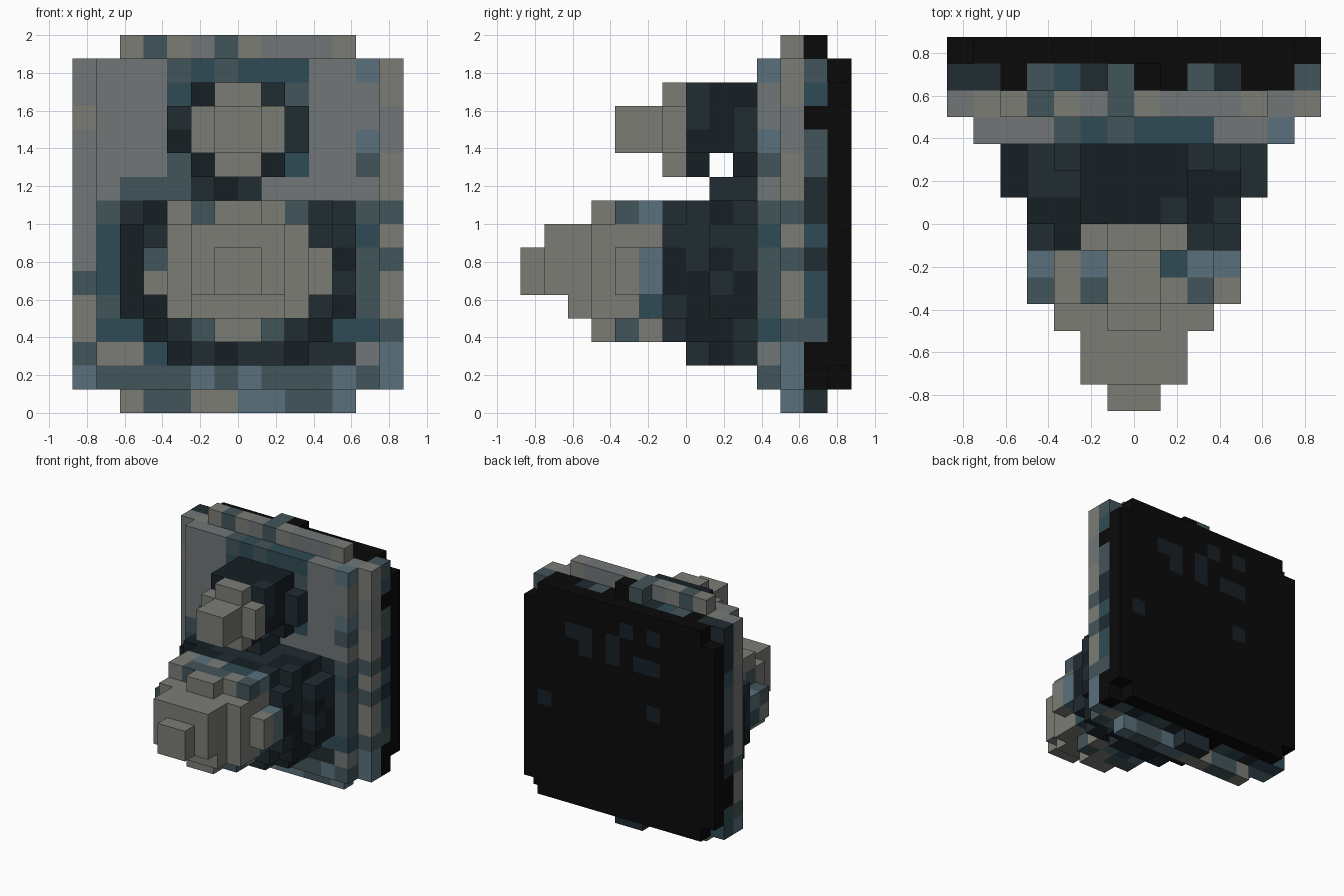
import bpy, bmesh, random
from mathutils import Vector

if "Cube" in bpy.data.objects:
    bpy.data.objects.remove(bpy.data.objects["Cube"])

random.seed(4)
S = 0.125  # block size
COLOURS = {
    "grey": (0.20, 0.20, 0.18), "plate": (0.165, 0.18, 0.185),
    "blue": (0.10, 0.16, 0.20), "slate": (0.055, 0.09, 0.10),
    "teal": (0.03, 0.07, 0.09), "dark": (0.014, 0.025, 0.032),
    "navy": (0.008, 0.014, 0.018), "black": (0.003, 0.003, 0.003)}
mats = []
for n, c in COLOURS.items():
    m = bpy.data.materials.new(n)
    m.diffuse_color = (*c, 1)
    m.use_nodes = True
    m.node_tree.nodes["Principled BSDF"].inputs["Base Color"].default_value = m.diffuse_color
    mats.append(m)
INDEX = {n: i for i, n in enumerate(COLOURS)}
cells = {}  # block position -> [part, colour]


def layer(part, y0, y1, rows, colours):
    """Stack of centred rows (z0, z1, half width), between depths y0 and y1."""
    for z0, z1, h in rows:
        for x in range(-h, h):
            for y in range(y0, y1):
                for z in range(z0, z1):
                    cells[x, y, z] = [part, random.choice(colours)]


def paint(x0, x1, y0, y1, z0, z1, *colours):
    """Recolour the existing blocks inside a box."""
    for (x, y, z), c in cells.items():
        if x0 <= x < x1 and y0 <= y < y1 and z0 <= z < z1:
            c[1] = random.choice(colours)


# Back panel
layer("back_panel", 6, 7, [(1, 2, 6), (2, 14, 7), (14, 15, 6)], ["black"])
paint(-4, 4, 6, 7, 11, 14, "black", "navy")
paint(-7, 7, 6, 7, 6, 10, *["black"] * 9, "navy")

# Cabinet frame, in two depths
layer("cabinet_frame", 5, 6, [(0, 1, 1), (1, 15, 7), (15, 16, 1)],
      ["black", "teal", "dark", "slate"])
layer("cabinet_frame", 4, 5, [(0, 1, 5), (1, 15, 7), (15, 16, 5)],
      ["grey", "grey", "plate", "plate", "slate"])
paint(-7, 7, 4, 5, 0, 6, "blue", "slate", "grey")
paint(-7, 7, 4, 5, 9, 15, "grey", "plate")

# Front baffle with teal surrounds for the two drivers
layer("front_baffle", 3, 4, [(1, 15, 6)], ["plate"])
paint(-6, 6, 3, 4, 3, 9, "teal", "slate")
paint(-5, 5, 3, 4, 2, 10, "dark", "teal")
paint(-5, -2, 3, 4, 9, 10, "blue", "slate")
paint(-1, 5, 3, 4, 9, 10, "plate")
paint(-6, 6, 3, 4, 1, 2, "blue", "slate")
paint(-6, -4, 3, 4, 2, 3, "grey")
paint(-3, 3, 3, 4, 10, 15, "slate", "teal")
paint(5, 6, 3, 4, 9, 15, "slate", "plate", "blue")

# Large driver: dark basket, stepping in to a grey cone
layer("large_driver_basket", 1, 3,
      [(2, 3, 3), (3, 4, 4), (4, 8, 5), (8, 9, 4), (9, 10, 1)], ["navy", "dark"])
layer("large_driver_basket", 0, 1, [(2, 3, 2), (3, 9, 4)], ["navy", "dark"])
layer("large_driver_basket", -1, 0, [(3, 4, 3), (4, 8, 4), (8, 9, 3)], ["navy", "dark"])
layer("large_driver_cone", -3, -1,
      [(3, 4, 2), (4, 5, 3), (5, 7, 4), (7, 9, 3)], ["grey", "grey", "slate"])
paint(-4, 4, -2, -1, 3, 9, "teal", "blue", "grey")
layer("large_driver_cone", -4, -3, [(3, 4, 1), (4, 8, 3), (8, 9, 1)], ["grey"])
layer("large_driver_cone", -5, -4, [(4, 8, 2)], ["grey"])
layer("large_driver_cone", -6, -5, [(5, 8, 2)], ["grey"])
layer("large_driver_cone", -7, -6, [(5, 7, 1)], ["grey"])

# Small driver: dark basket and grey dome
layer("small_driver_basket", 2, 3,
      [(10, 11, 2), (11, 13, 3), (13, 14, 2)], ["navy", "dark"])
layer("small_driver_basket", 1, 2, [(11, 14, 2)], ["navy"])
layer("small_driver_basket", 0, 1, [(10, 11, 1), (11, 13, 2), (13, 14, 2)], ["navy", "dark"])
layer("small_driver_dome", -1, 0, [(10, 11, 1), (11, 13, 2), (13, 14, 1)], ["grey"])
layer("small_driver_dome", -3, -1, [(11, 13, 1)], ["grey"])

# Build each part from the exposed block faces only
AXES = [Vector(v) for v in ((1, 0, 0), (0, 1, 0), (0, 0, 1))]
for part in dict.fromkeys(c[0] for c in cells.values()):
    bm = bmesh.new()
    for pos, (name, colour) in cells.items():
        if name != part:
            continue
        centre = Vector(pos) + Vector((0.5, 0.5, 0.5))
        for a in range(3):
            u, v = AXES[(a + 1) % 3] / 2, AXES[(a + 2) % 3] / 2
            for s in (1, -1):
                n = AXES[a] * s
                if tuple(int(t) for t in Vector(pos) + n) in cells:
                    continue
                c = centre + n / 2
                f = bm.faces.new([bm.verts.new(p * S) for p in
                                  (c - u * s - v, c + u * s - v, c + u * s + v, c - u * s + v)])
                f.material_index = INDEX[colour]
    bmesh.ops.remove_doubles(bm, verts=bm.verts, dist=1e-4)
    mesh = bpy.data.meshes.new(part)
    bm.to_mesh(mesh)
    bm.free()
    for m in mats:
        mesh.materials.append(m)
    bpy.context.collection.objects.link(bpy.data.objects.new(part, mesh))
